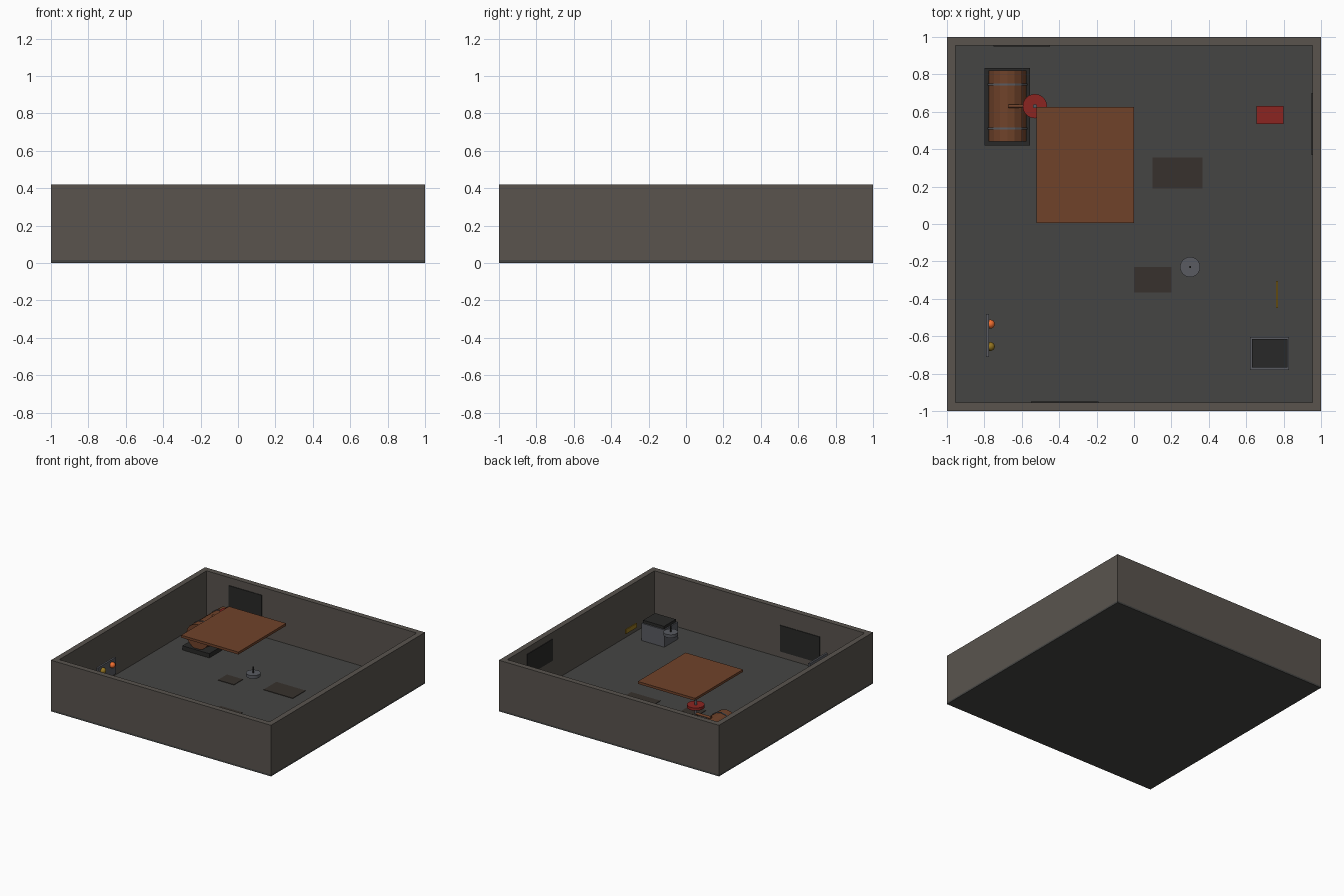
import bpy, math

if "Cube" in bpy.data.objects:
    bpy.data.objects.remove(bpy.data.objects["Cube"])

MATS = {}
COLOURS = {
    "wall": (0.10, 0.088, 0.076), "floor": (0.06, 0.06, 0.057), "rust": (0.16, 0.055, 0.023),
    "red": (0.26, 0.018, 0.015), "dark": (0.022, 0.022, 0.021), "metal": (0.10, 0.105, 0.12),
    "stain": (0.038, 0.031, 0.026), "orange": (0.9, 0.16, 0.03), "yellow": (0.30, 0.18, 0.015),
}


def finish(ob, name, colour):
    if colour not in MATS:
        MATS[colour] = bpy.data.materials.new(colour)
        MATS[colour].diffuse_color = (*COLOURS[colour], 1)
    ob.name = name
    ob.data.materials.append(MATS[colour])
    return ob


def box(name, colour, x0, x1, y0, y1, z0, z1):
    bpy.ops.mesh.primitive_cube_add(size=1, location=((x0 + x1) / 2, (y0 + y1) / 2, (z0 + z1) / 2))
    ob = bpy.context.object
    ob.scale = (x1 - x0, y1 - y0, z1 - z0)
    bpy.ops.object.transform_apply(location=False, rotation=False, scale=True)
    return finish(ob, name, colour)


def cyl(name, colour, r, depth, loc, axis="Z", sides=24):
    rot = {"X": (0, math.pi / 2, 0), "Y": (math.pi / 2, 0, 0), "Z": (0, 0, 0)}[axis]
    bpy.ops.mesh.primitive_cylinder_add(vertices=sides, radius=r, depth=depth, location=loc, rotation=rot)
    ob = bpy.context.object
    bpy.ops.object.shade_smooth_by_angle(angle=math.radians(20))
    return finish(ob, name, colour)


# Room shell
F, T, H = 0.015, 0.045, 0.42
box("floor", "floor", -1, 1, -1, 1, 0, F)
box("front_wall", "wall", -1, 1, -1, -1 + T, F, H)
box("back_wall", "wall", -1, 1, 1 - T, 1, F, H)
box("left_wall", "wall", -1, -1 + T, -1 + T, 1 - T, F, H)
box("right_wall", "wall", 1 - T, 1, -1 + T, 1 - T, F, H)

# Dark wall panels
box("back_wall_panel", "dark", -0.75, -0.45, 0.95, 0.957, 0.18, 0.355)
box("right_wall_panel", "dark", 0.95, 0.957, 0.37, 0.70, 0.19, 0.367)
box("front_wall_panel", "dark", -0.55, -0.19, -0.957, -0.95, 0.065, 0.28)

# Floor stains
for i, (x0, x1, y0, y1) in enumerate([(0.10, 0.365, 0.19, 0.355), (0, 0.2, -0.365, -0.23),
                                      (-0.276, -0.13, 0.134, 0.25)]):
    box(f"floor_stain_{i + 1}", "stain", x0, x1, y0, y1, F, F + 0.004)

# Tank lying on a plinth, with straps
box("tank_plinth", "dark", -0.80, -0.555, 0.42, 0.835, F, 0.05)
cyl("tank", "rust", 0.102, 0.38, (-0.677, 0.63, 0.147), "Y", 16)
for i, y in enumerate((0.51, 0.745)):
    cyl(f"tank_strap_{i + 1}", "metal", 0.107, 0.01, (-0.677, y, 0.147), "Y", 16)

# Pipe and valve wheel
cyl("valve_pipe", "rust", 0.01, 0.14, (-0.60, 0.63, 0.252), "X", 12)
cyl("valve_stem", "metal", 0.011, 0.115, (-0.53, 0.63, 0.3025), "Z", 12)
cyl("valve_wheel", "red", 0.065, 0.022, (-0.53, 0.63, 0.314))

# Raised rusted sheet
box("overhead_sheet", "rust", -0.52, 0, 0.005, 0.625, 0.35, 0.37)

# Hanging lamp
cyl("lamp_shade", "metal", 0.054, 0.026, (0.30, -0.23, 0.358))
cyl("lamp_cord", "dark", 0.006, 0.05, (0.30, -0.23, 0.394), "Z", 10)

# Control plate with two indicator lights
box("control_plate", "metal", -0.79, -0.775, -0.71, -0.48, 0.17, 0.305)
for name, colour, y in (("orange_light", "orange", -0.535), ("yellow_light", "yellow", -0.655)):
    bpy.ops.mesh.primitive_uv_sphere_add(segments=16, ring_count=8, radius=0.024, location=(-0.768, y, 0.265))
    ob = bpy.context.object
    bpy.ops.object.shade_smooth()
    finish(ob, name, colour)

# Metal cabinet with dark lid, yellow plate and red chest
box("cabinet", "metal", 0.62, 0.83, -0.78, -0.605, F, 0.157)
box("cabinet_lid", "dark", 0.63, 0.82, -0.768, -0.615, 0.157, 0.18)
box("yellow_plate", "yellow", 0.76, 0.77, -0.45, -0.305, 0.20, 0.235)
box("red_chest", "red", 0.655, 0.80, 0.535, 0.63, F, 0.12)

for m in bpy.data.materials:
    if m.users and not m.is_grease_pencil:
        m.use_nodes = True
        m.node_tree.nodes["Principled BSDF"].inputs["Base Color"].default_value = m.diffuse_color
